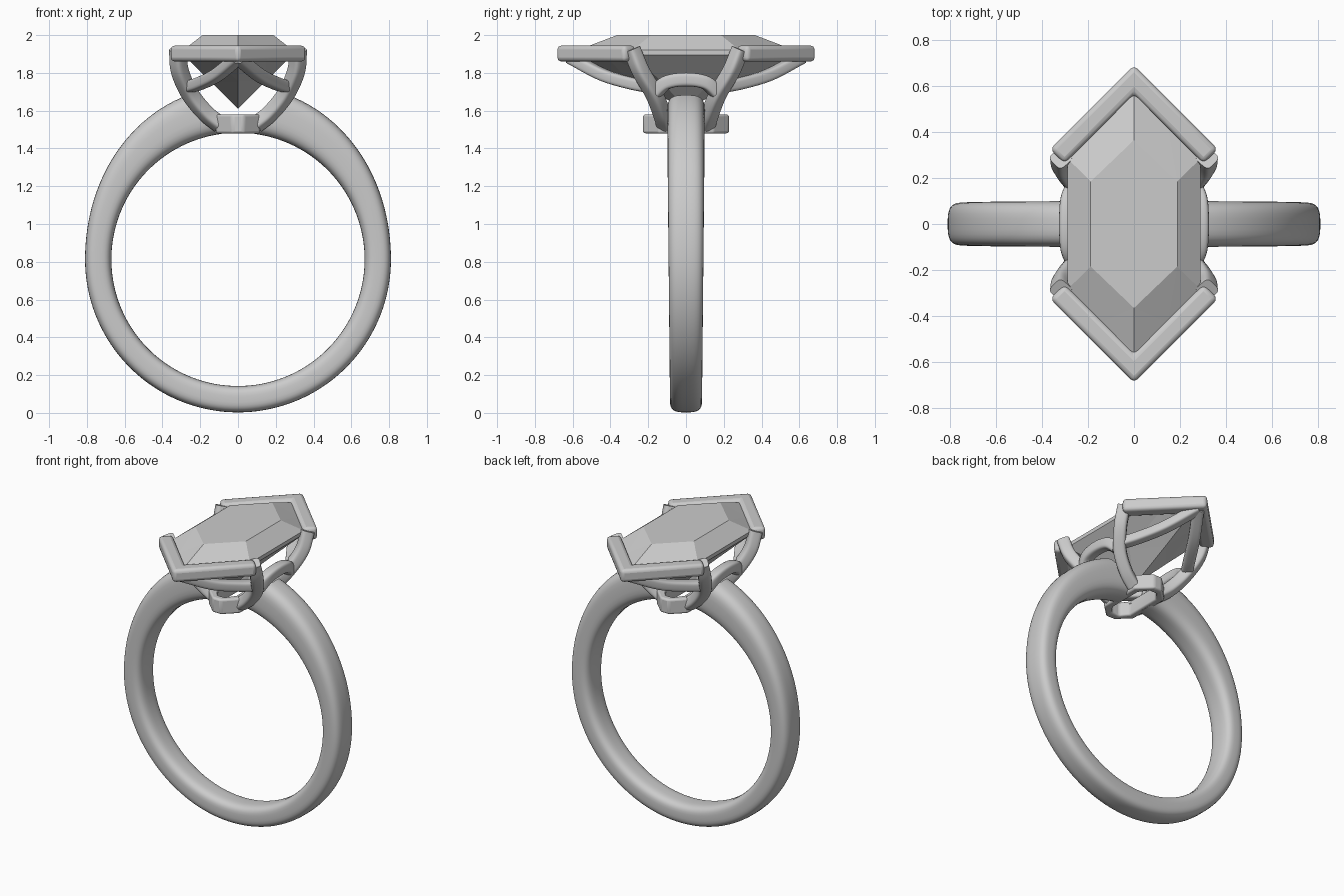
import bpy, bmesh, math
from mathutils import Vector

if "Cube" in bpy.data.objects:
    bpy.data.objects.remove(bpy.data.objects["Cube"])

def finish(name, bm, angle=None, bevel=0):
    bmesh.ops.recalc_face_normals(bm, faces=bm.faces[:])
    me = bpy.data.meshes.new(name)
    bm.to_mesh(me)
    bm.free()
    ob = bpy.data.objects.new(name, me)
    bpy.context.collection.objects.link(ob)
    bpy.ops.object.select_all(action='DESELECT')
    ob.select_set(True)
    bpy.context.view_layer.objects.active = ob
    if bevel:
        m = ob.modifiers.new("Soft edges", 'BEVEL')
        m.width, m.segments, m.limit_method = bevel, 3, 'ANGLE'
    if angle:
        bpy.ops.object.shade_smooth_by_angle(angle=math.radians(angle))
    return ob

def mirror(ob, x, y):
    m = ob.modifiers.new("Mirror", 'MIRROR')
    m.use_axis = (x, y, False)
    m.use_mirror_merge = False

def skin(bm, rings, closed=False):
    """Bridge equal rings of points, capping the ends when open."""
    vs = [[bm.verts.new(p) for p in r] for r in rings]
    n = len(vs[0])
    for a, b in zip(vs, vs[1:] + (vs[:1] if closed else [])):
        for i in range(n):
            j = (i + 1) % n
            bm.faces.new((a[i], a[j], b[j], b[i]))
    if not closed:
        bm.faces.new(vs[0])
        bm.faces.new(vs[-1])

def section(n, power):
    """Unit superellipse."""
    out = []
    for i in range(n):
        a = 2 * math.pi * (i + 0.5) / n
        c, s = math.cos(a), math.sin(a)
        out.append((math.copysign(abs(c) ** (2 / power), c),
                    math.copysign(abs(s) ** (2 / power), s)))
    return out

def smooth_path(pts, steps=8):
    """Catmull-Rom through the points."""
    p = [Vector(q) for q in pts]
    p = [2 * p[0] - p[1]] + p + [2 * p[-1] - p[-2]]
    out = []
    for i in range(1, len(p) - 2):
        a, b, c, d = p[i - 1:i + 3]
        for k in range(steps):
            t = k / steps
            out.append(0.5 * (2 * b + (c - a) * t + (2 * a - 5 * b + 4 * c - d) * t ** 2
                              + (3 * b - a - 3 * c + d) * t ** 3))
    return out + [p[-2]]

def bar(name, pts, w, h, ref, power=4):
    path = smooth_path(pts)
    rings = []
    for i, c in enumerate(path):
        t = (path[min(i + 1, len(path) - 1)] - path[max(i - 1, 0)]).normalized()
        u = Vector(ref).cross(t).normalized()
        v = t.cross(u)
        rings.append([c + u * w * a + v * h * b for a, b in section(20, power)])
    bm = bmesh.new()
    skin(bm, rings)
    return finish(name, bm, 40)

# Band: open at the top, thickening toward the head, ends cut on a slope
bm = bmesh.new()
rings = []
N = 128
for k in range(N + 1):
    ring = []
    for a, b in section(32, 3.2):
        s = (a + 1) / 2
        start = 0.13 + 0.17 * s
        ang = start + (2 * math.pi - 2 * start) * k / N
        up = max(0, math.cos(ang)) ** 2
        r = 0.67 + s * (0.14 + 0.11 * up)
        y = b * (0.085 + 0.015 * (1 + math.cos(ang)) / 2)
        ring.append((r * math.sin(ang), y, 0.8125 + r * math.cos(ang)))
    rings.append(ring)
skin(bm, rings)
finish("band", bm, 40)

# Base: hollow elongated hexagon under the head
def hexagon(x, y, tip, z):
    return [(x, -y, z), (x, y, z), (0.03, tip, z), (-0.03, tip, z),
            (-x, y, z), (-x, -y, z), (-0.03, -tip, z), (0.03, -tip, z)]
bm = bmesh.new()
skin(bm, [hexagon(0.117, 0.145, 0.228, 1.48), hexagon(0.117, 0.145, 0.228, 1.58),
          hexagon(0.07, 0.12, 0.175, 1.58), hexagon(0.07, 0.12, 0.175, 1.48)], True)
finish("head_base", bm, 40, 0.012)

# V-shaped rims that hold the two pointed ends
bm = bmesh.new()
outline = [(0.365, 0.325), (0, 0.69), (-0.365, 0.325), (-0.302, 0.262), (0, 0.565), (0.302, 0.262)]
skin(bm, [[(x, y, z) for x, y in outline] for z in (1.86, 1.945)])
mirror(finish("v_rim", bm, 40, 0.022), False, True)

# Four curved prongs
mirror(bar("prong", [(0.318, 0.287, 1.925), (0.308, 0.24, 1.81), (0.255, 0.17, 1.69),
                     (0.175, 0.13, 1.59), (0.095, 0.11, 1.525)],
           0.04, 0.04, (1, -1, 0)), True, True)

# Lower gallery bars rising to each point of the setting
mirror(bar("gallery_bar", [(0.265, 0.185, 1.725), (0.2, 0.29, 1.745), (0.11, 0.44, 1.79),
                           (0, 0.61, 1.88)], 0.036, 0.032, (0, 0, 1)), True, True)

# Side bars joining the prongs over the band
mirror(bar("side_bar", [(0.265, -0.16, 1.7), (0.285, -0.1, 1.75), (0.29, 0, 1.765),
                        (0.285, 0.1, 1.75), (0.265, 0.16, 1.7)],
           0.036, 0.036, (0, 0, 1)), True, False)

# Faceted stone: table, girdle with edge midpoints, pavilion to a point
def hex6(x, y, tip):
    return [Vector(p) for p in ((x, -y, 0), (x, y, 0), (0, tip, 0), (-x, y, 0), (-x, -y, 0), (0, -tip, 0))]
bm = bmesh.new()
def ring(pts, z):
    return [bm.verts.new((p.x, p.y, z)) for p in pts]
g = hex6(0.29, 0.285, 0.575)
mid = [(g[i] + g[(i + 1) % 6]) / 2 for i in range(6)]
table = ring(hex6(0.188, 0.185, 0.365), 2.0)
top_c, top_m = ring(g, 1.92), ring(mid, 1.92)
low_c, low_m = ring(g, 1.895), ring(mid, 1.895)
pav = ring(hex6(0.145, 0.13, 0.3), 1.755)
culet = bm.verts.new((0, 0, 1.61))
bm.faces.new(table)
for i in range(6):
    j = (i + 1) % 6
    for f in ((table[i], table[j], top_m[i]), (table[i], top_m[i], top_c[i]),
              (table[j], top_c[j], top_m[i]),
              (top_c[i], top_m[i], low_m[i], low_c[i]), (top_m[i], top_c[j], low_c[j], low_m[i]),
              (low_c[i], low_m[i], pav[i]), (low_m[i], low_c[j], pav[j]),
              (low_m[i], pav[j], pav[i]), (pav[i], pav[j], culet)):
        bm.faces.new(f)
finish("stone", bm)
